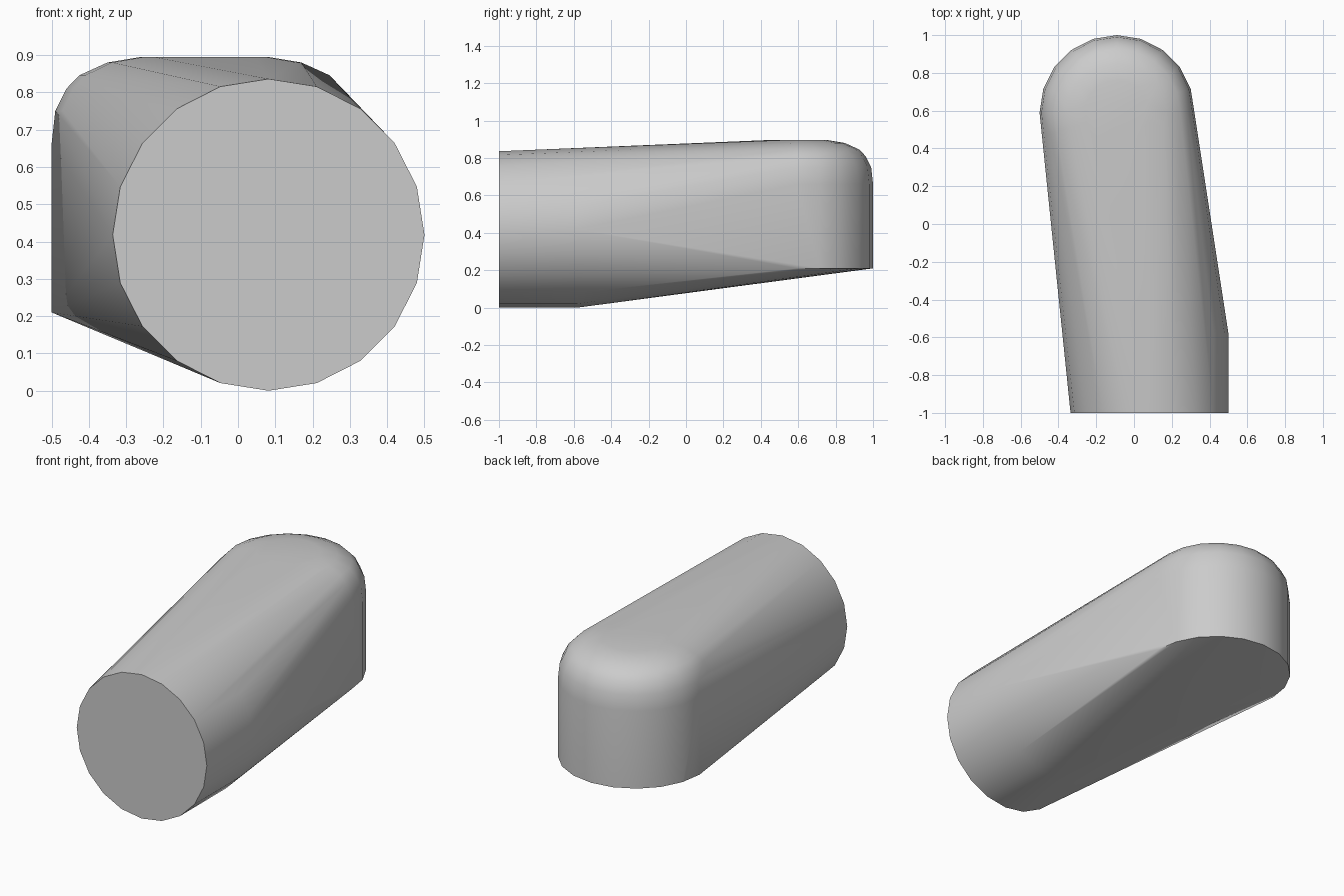
import bpy, bmesh, math
from mathutils import Vector

if "Cube" in bpy.data.objects:
    bpy.data.objects.remove(bpy.data.objects["Cube"])

SIDES = 20


def circle(radius):
    """Points of a flat circle, as pairs."""
    return [(radius * math.cos(i * math.tau / SIDES),
             radius * math.sin(i * math.tau / SIDES)) for i in range(SIDES)]


bm = bmesh.new()

# Round front barrel, lying along y
for y in (-1.0, -0.58):
    for a, b in circle(0.418):
        bm.verts.new((0.082 + a, y, 0.418 + b))

# Upright rear post with a rounded top rim: (radius, height)
profile = [(0.41, 0.21), (0.41, 0.66), (0.40, 0.75), (0.37, 0.81),
           (0.335, 0.846), (0.26, 0.88), (0.17, 0.895)]
for radius, z in profile:
    for a, b in circle(radius):
        bm.verts.new((-0.09 + a, 0.59 + b, z))

# One taut skin wrapped around barrel and post
bmesh.ops.convex_hull(bm, input=bm.verts[:])
bmesh.ops.delete(bm, geom=[v for v in bm.verts if not v.link_faces], context='VERTS')
bmesh.ops.dissolve_limit(bm, angle_limit=math.radians(0.5),
                         verts=bm.verts[:], edges=bm.edges[:])
bmesh.ops.recalc_face_normals(bm, faces=bm.faces[:])

mesh = bpy.data.meshes.new("rounded_body")
bm.to_mesh(mesh)
bm.free()
body = bpy.data.objects.new("rounded_body", mesh)
bpy.context.collection.objects.link(body)

# Smooth sides, crisp front disc and underside edge
bpy.context.view_layer.objects.active = body
body.select_set(True)
bpy.ops.object.shade_smooth_by_angle(angle=math.radians(35))
